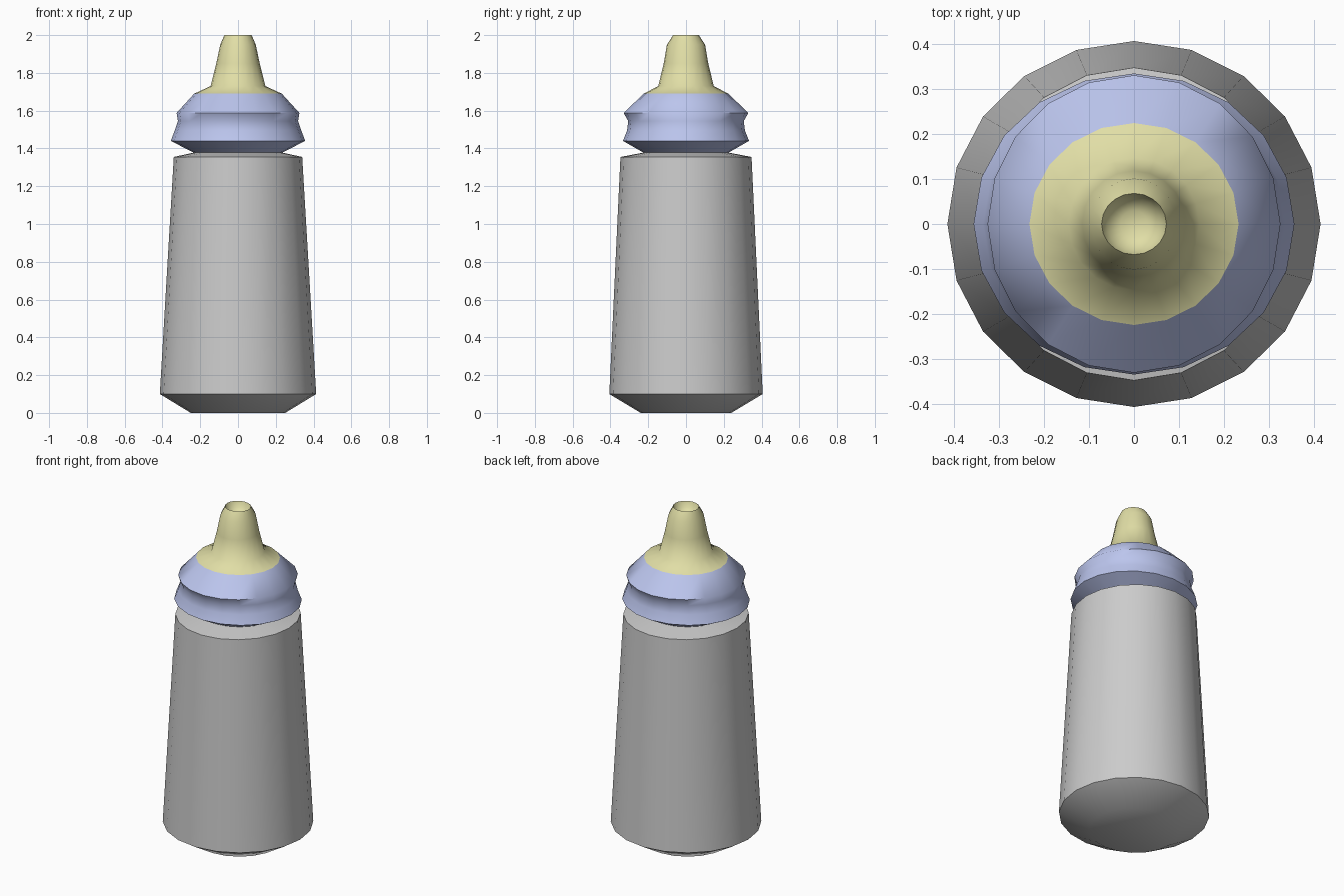
import bpy, bmesh, math

if "Cube" in bpy.data.objects:
    bpy.data.objects.remove(bpy.data.objects["Cube"])

SIDES = 20


def material(name, color):
    m = bpy.data.materials.new(name)
    m.diffuse_color = color
    m.use_nodes = True
    m.node_tree.nodes["Principled BSDF"].inputs["Base Color"].default_value = m.diffuse_color
    return m


def lathe(name, rings, mat=None, cap_start=True, cap_end=True):
    """Skin elliptical rings (rx, ry, z), listed bottom to top."""
    bm = bmesh.new()
    loops = []
    for rx, ry, z in rings:
        loops.append([bm.verts.new((rx * math.cos(2 * math.pi * i / SIDES),
                                    ry * math.sin(2 * math.pi * i / SIDES), z))
                      for i in range(SIDES)])
    for a, b in zip(loops, loops[1:]):
        for i in range(SIDES):
            j = (i + 1) % SIDES
            bm.faces.new((a[i], a[j], b[j], b[i]))
    if cap_start:
        bm.faces.new(loops[0][::-1])
    if cap_end:
        bm.faces.new(loops[-1])
    mesh = bpy.data.meshes.new(name)
    bm.to_mesh(mesh)
    bm.free()
    obj = bpy.data.objects.new(name, mesh)
    bpy.context.collection.objects.link(obj)
    if mat:
        mesh.materials.append(mat)
    bpy.ops.object.select_all(action='DESELECT')
    obj.select_set(True)
    bpy.context.view_layer.objects.active = obj
    bpy.ops.object.shade_smooth_by_angle(angle=math.radians(60))
    return obj


blue = material("collar_blue", (0.50, 0.56, 0.85, 1))
cream = material("teat_cream", (0.75, 0.73, 0.38, 1))

# Tapered bottle body with chamfered foot and narrow neck
lathe("bottle_body", [
    (0.25, 0.24, 0.0), (0.414, 0.406, 0.10),
    (0.34, 0.347, 1.355), (0.235, 0.225, 1.378)], cap_end=False)

# Screw collar with a groove that is deeper at front and back
lathe("screw_collar", [
    (0.235, 0.225, 1.378), (0.356, 0.334, 1.44), (0.335, 0.312, 1.495),
    (0.318, 0.306, 1.545), (0.325, 0.33, 1.588), (0.232, 0.224, 1.69)],
    blue, cap_start=False, cap_end=False)

# Teat with a hollow tip
lathe("teat", [
    (0.232, 0.224, 1.69), (0.145, 0.147, 1.73), (0.115, 0.118, 1.85),
    (0.094, 0.101, 1.95), (0.072, 0.068, 2.0),
    (0.06, 0.057, 1.965), (0.03, 0.03, 1.945)], cream, cap_start=False)
